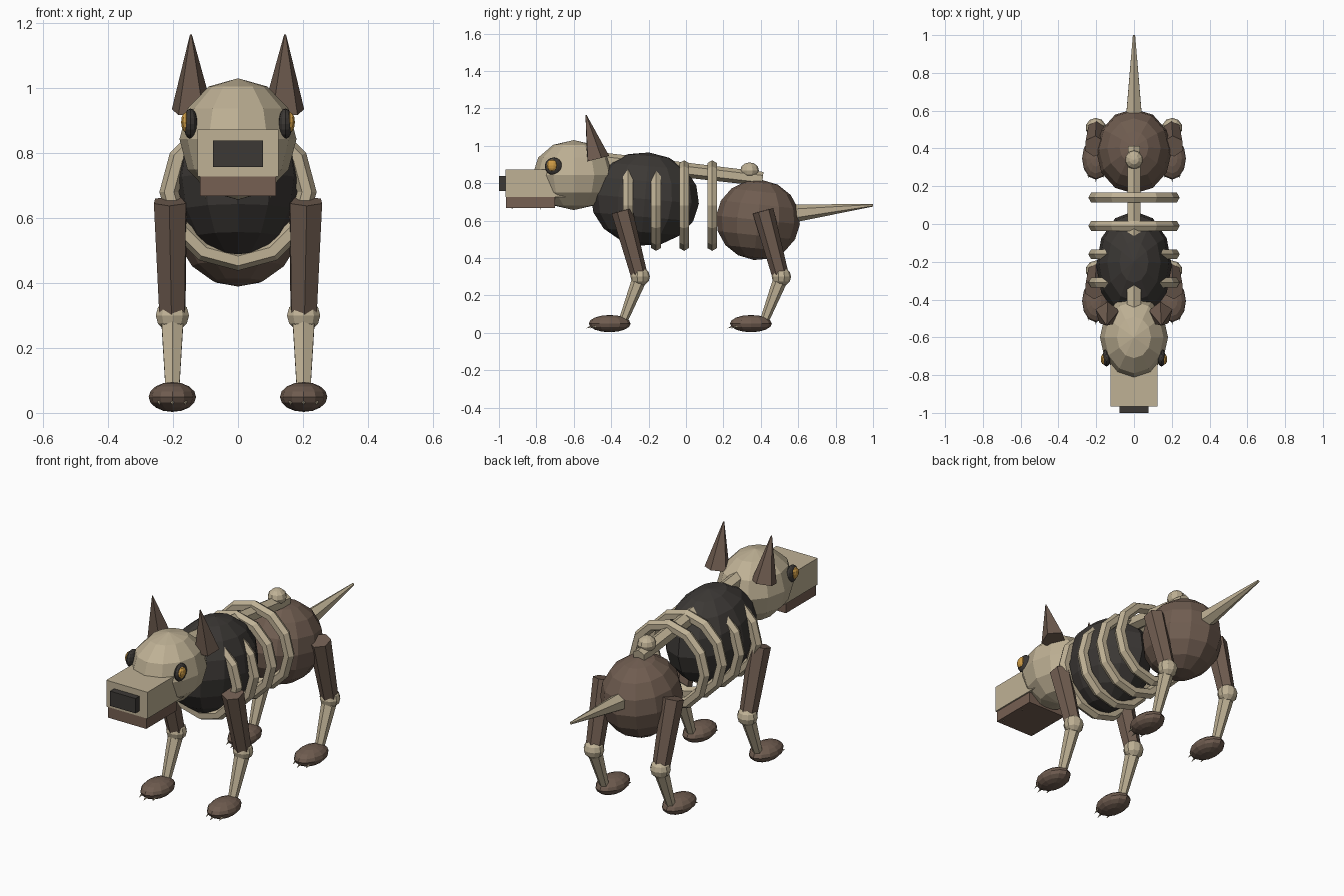
import bpy, math
from mathutils import Vector

if "Cube" in bpy.data.objects:
    bpy.data.objects.remove(bpy.data.objects["Cube"])


def material(name, rgb):
    m = bpy.data.materials.new(name)
    m.diffuse_color = (*rgb, 1)
    m.use_nodes = True
    m.node_tree.nodes["Principled BSDF"].inputs["Base Color"].default_value = m.diffuse_color
    return m


BONE = material("bone", (0.52, 0.44, 0.30))
BROWN = material("brown_hide", (0.16, 0.108, 0.08))
JAW = material("jaw_brown", (0.18, 0.115, 0.085))
DARK = material("charcoal", (0.045, 0.04, 0.036))
AMBER = material("amber", (0.62, 0.33, 0.06))


def finish(name, mat):
    ob = bpy.context.object
    ob.name = name
    ob.data.materials.append(mat)
    return ob


def ball(name, loc, radii, mat, seg=12, rings=8, tilt=0):
    bpy.ops.mesh.primitive_uv_sphere_add(segments=seg, ring_count=rings, location=loc,
                                         rotation=(math.radians(tilt), 0, 0))
    bpy.context.object.scale = radii
    return finish(name, mat)


def box(name, lo, hi, mat):
    lo, hi = Vector(lo), Vector(hi)
    bpy.ops.mesh.primitive_cube_add(size=1, location=(lo + hi) / 2)
    bpy.context.object.scale = hi - lo
    return finish(name, mat)


def bone(name, a, b, r1, r2, mat, sides=6):
    """Tapered prism running from point a to point b."""
    a, b = Vector(a), Vector(b)
    bpy.ops.mesh.primitive_cone_add(vertices=sides, radius1=r1, radius2=r2,
                                    depth=(b - a).length, location=(a + b) / 2)
    bpy.context.object.rotation_euler = (b - a).to_track_quat('Z', 'Y').to_euler()
    return finish(name, mat)


# Body masses
ball("chest", (0, -0.22, 0.715), (0.2, 0.29, 0.25), DARK, tilt=-5)
ball("hips", (0, 0.385, 0.603), (0.2, 0.225, 0.215), BROWN, tilt=-6)

# Spine, tail and tail-root knob
bone("spine", (0, -0.45, 0.922), (0, 0.41, 0.822), 0.042, 0.038, BONE)
ball("tail_knob", (0, 0.34, 0.868), (0.048, 0.05, 0.043), BONE, 10, 6)
bone("tail", (0, 0.5, 0.63), (0, 1.0, 0.682), 0.055, 0.007, BONE)

# Rib hoops
for i, y in enumerate((-0.31, -0.16, -0.01, 0.14)):
    bpy.ops.mesh.primitive_torus_add(major_segments=12, minor_segments=6, major_radius=0.212,
                                     minor_radius=0.03, location=(0, y, 0.68),
                                     rotation=(math.pi / 2, 0, 0))
    finish(f"rib_{i + 1}", BONE)

# Head, snout, jaw and nose
ball("skull", (0, -0.6, 0.843), (0.18, 0.22, 0.187), BONE, 12, 6)
box("snout", (-0.125, -0.965, 0.727), (0.125, -0.62, 0.872), BONE)
box("jaw", (-0.117, -0.963, 0.668), (0.117, -0.7, 0.727), JAW)
box("nose", (-0.077, -1.0, 0.757), (0.077, -0.955, 0.838), DARK)

for s, side in ((-1, "left"), (1, "right")):
    # Ears, eyes and fangs
    bone(f"ear_{side}", (s * 0.142, -0.475, 0.93), (s * 0.145, -0.535, 1.165),
         0.066, 0.003, BROWN, 5)
    ball(f"eye_socket_{side}", (s * 0.146, -0.708, 0.89), (0.022, 0.047, 0.047), DARK)
    ball(f"eye_{side}", (s * 0.16, -0.716, 0.895), (0.016, 0.029, 0.031), AMBER, 10, 6)
    for j, y in enumerate((-0.93, -0.78)):
        bone(f"fang_{side}_{j + 1}", (s * 0.1, y, 0.69), (s * 0.1, y, 0.657),
             0.008, 0, BONE, 5)

    # Front and rear legs share one design
    for end, dy in (("front", 0.0), ("rear", 0.755)):
        x, tag = s * 0.202, f"{end}_{side}"
        bone(f"upper_leg_{tag}", (s * 0.208, -0.343, 0.655), (x, -0.25, 0.31),
             0.057, 0.045, BROWN)
        bone(f"shin_{tag}", (x, -0.245, 0.3), (x, -0.335, 0.07), 0.04, 0.024, BONE)
        ball(f"knee_{tag}", (x, -0.245, 0.303), (0.054, 0.052, 0.05), BONE, 10, 6)
        ball(f"paw_{tag}", (x, -0.408, 0.052), (0.073, 0.112, 0.046), BROWN)
        for k in (-1, 0, 1):
            cx = x + k * 0.04
            cy = -0.505 + abs(k) * 0.022
            bone(f"claw_{tag}_{k + 2}", (cx, cy + 0.02, 0.045), (cx, cy - 0.03, 0.026),
                 0.011, 0, BONE, 5)
        # Shift the rear set back along the body
        for ob in bpy.data.objects:
            if tag in ob.name:
                ob.location.y += dy
                ob.location.z -= 0.003
